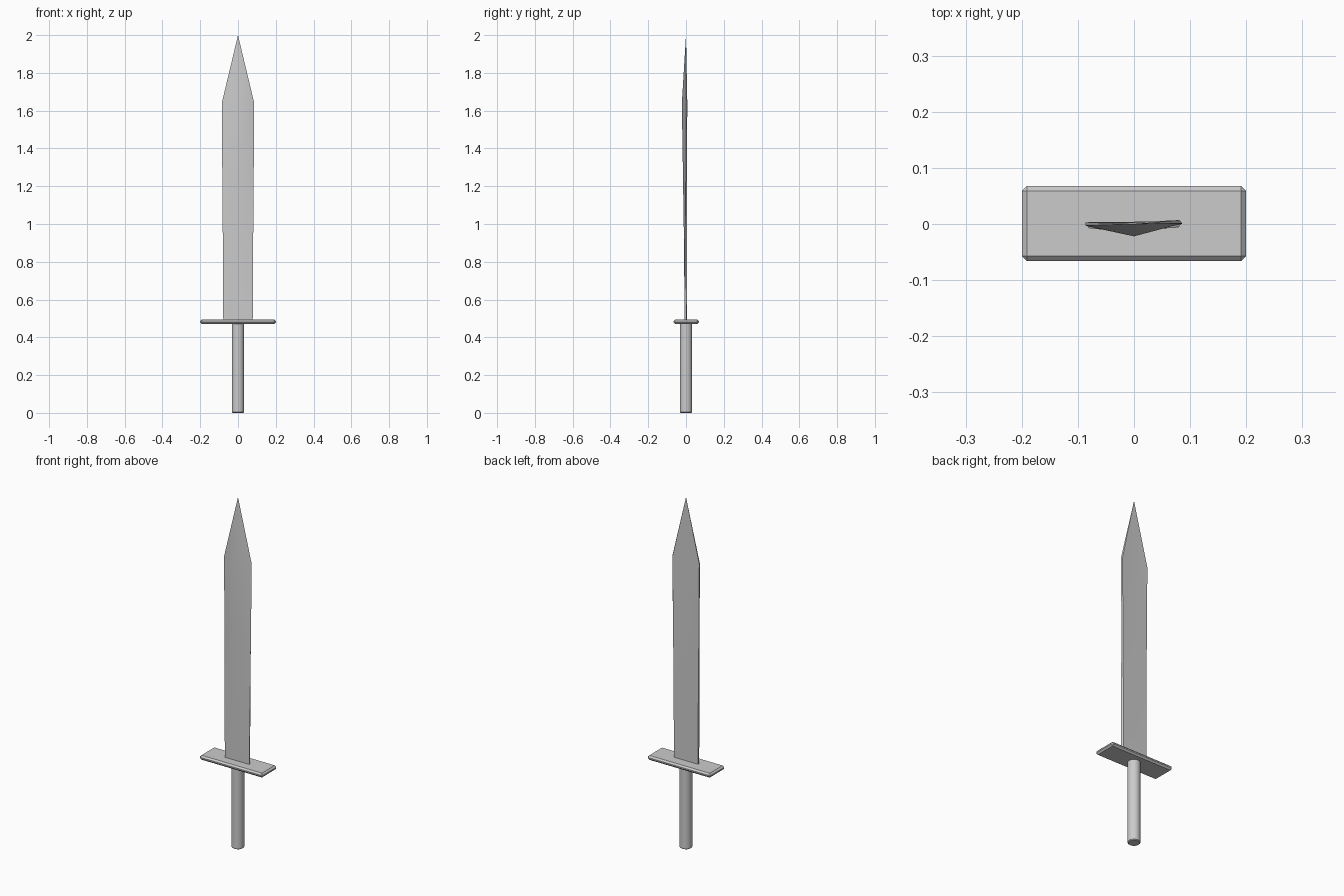
import bpy, bmesh
from math import radians

if "Cube" in bpy.data.objects:
    bpy.data.objects.remove(bpy.data.objects["Cube"])


def finish(name, bm, smooth=None):
    bmesh.ops.recalc_face_normals(bm, faces=bm.faces)
    me = bpy.data.meshes.new(name)
    bm.to_mesh(me)
    bm.free()
    ob = bpy.data.objects.new(name, me)
    bpy.context.collection.objects.link(ob)
    if smooth:
        bpy.ops.object.select_all(action='DESELECT')
        ob.select_set(True)
        bpy.context.view_layer.objects.active = ob
        bpy.ops.object.shade_smooth_by_angle(angle=radians(smooth))
    return ob


def bevel(ob, width, segments=1):
    mod = ob.modifiers.new("bevel", 'BEVEL')
    mod.width = width
    mod.segments = segments
    mod.limit_method = 'ANGLE'
    mod.angle_limit = radians(50)


# Guard: flat bar with chamfered edges
bm = bmesh.new()
bmesh.ops.create_cube(bm, size=1)
bmesh.ops.scale(bm, vec=(0.40, 0.134, 0.025), verts=bm.verts)
bmesh.ops.translate(bm, vec=(0, 0.001, 0.4825), verts=bm.verts)
bevel(finish("guard", bm), 0.009)

# Grip: round bar with a softened end
bm = bmesh.new()
bmesh.ops.create_cone(bm, cap_ends=True, segments=24, radius1=0.033,
                      radius2=0.033, depth=0.475)
bmesh.ops.translate(bm, vec=(0, 0, 0.2375), verts=bm.verts)
bevel(finish("grip", bm, 40), 0.004)

# Blade sections: z, half width, front ridge y, back y, left edge y, right edge y
sections = [
    (0.485, 0.078, -0.008, 0.004, -0.002, -0.002),
    (0.860, 0.080, -0.010, 0.004, -0.002, 0.000),
    (1.250, 0.083, -0.016, 0.003, -0.001, 0.002),
    (1.640, 0.086, -0.022, 0.003, 0.000, 0.004),
]
bm = bmesh.new()
rings = []
for z, w, front, back, left, right in sections:
    t = 0.0055 if z < 1 else 0.003
    profile = [(-w, left - t), (0, front), (w, right - t),
               (w - 0.005, right + t), (0, back), (-w, left + t)]
    rings.append([bm.verts.new((x, y, z)) for x, y in profile])
tip = bm.verts.new((0, 0, 2.0))
n = len(rings[0])
for i in range(n):
    j = (i + 1) % n
    for a, b in zip(rings, rings[1:]):
        bm.faces.new((a[i], a[j], b[j], b[i]))
    bm.faces.new((rings[-1][i], rings[-1][j], tip))
bm.faces.new(rings[0][::-1])
finish("blade", bm, 40)
